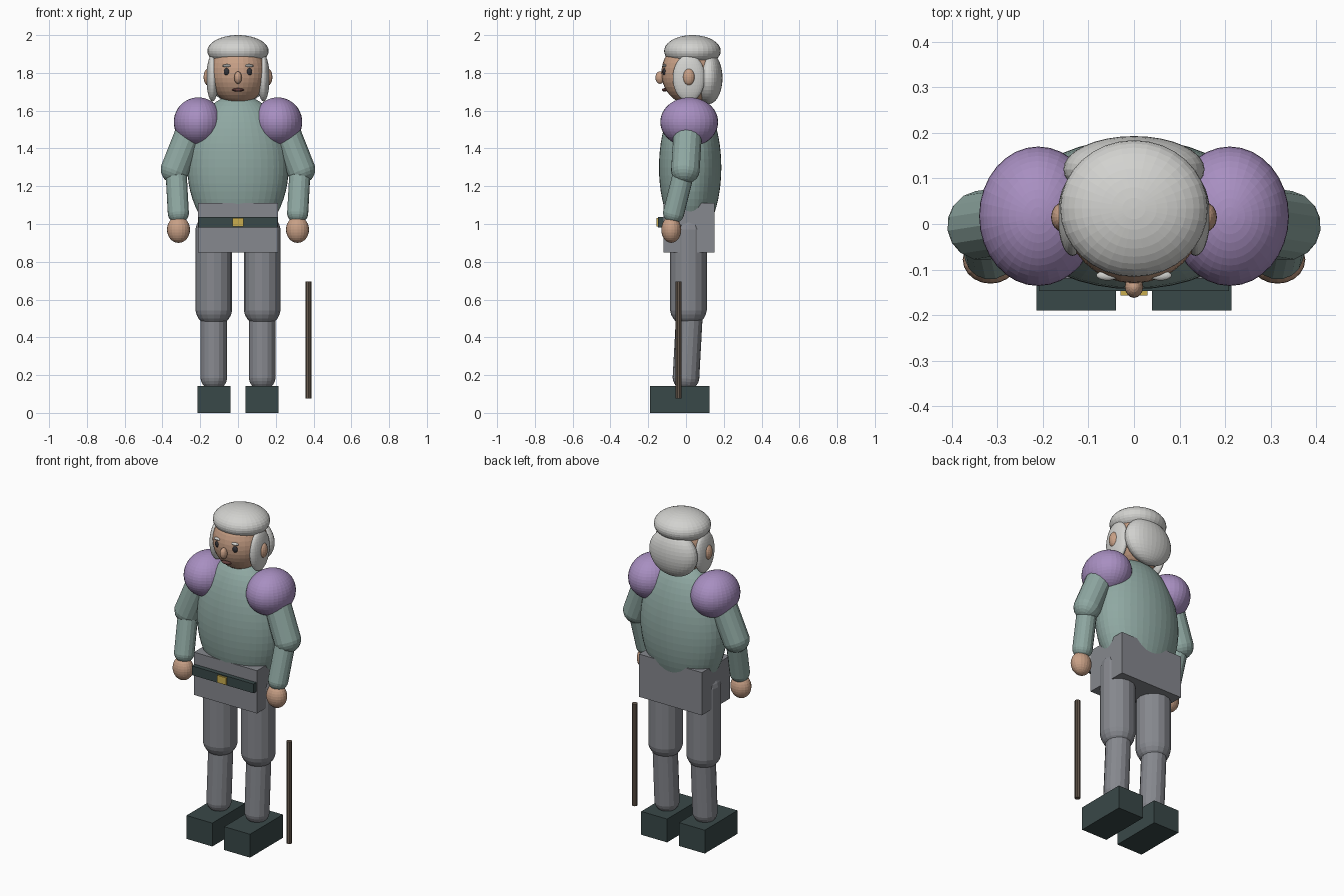
import bpy, bmesh
from mathutils import Matrix, Vector

cube = bpy.data.objects.get("Cube")
if cube:
    bpy.data.objects.remove(cube, do_unlink=True)


def material(name, r, g, b):
    # Convert 0-255 display values to linear
    lin = [((c / 255 + 0.055) / 1.055) ** 2.4 for c in (r, g, b)] + [1]
    m = bpy.data.materials.new(name)
    m.use_nodes = True
    m.diffuse_color = lin
    m.node_tree.nodes["Principled BSDF"].inputs["Base Color"].default_value = lin
    return m


skin = material("skin", 200, 160, 134)
hair = material("pale grey hair", 210, 210, 207)
tunic = material("sage tunic", 143, 168, 162)
purple = material("purple", 168, 143, 193)
grey = material("grey trousers", 134, 136, 142)
leather = material("dark leather", 57, 72, 72)
brass = material("brass", 202, 174, 78)
wood = material("brown wood", 104, 91, 79)
eye_dark = material("dark eye", 50, 50, 55)
lip = material("dark lip", 95, 60, 58)


def finish(name, bm, mat):
    mesh = bpy.data.meshes.new(name)
    bm.to_mesh(mesh)
    bm.free()
    mesh.materials.append(mat)
    obj = bpy.data.objects.new(name, mesh)
    bpy.context.collection.objects.link(obj)
    return obj


def ellipsoid(name, mat, center, radii, u=32, v=20):
    bm = bmesh.new()
    bmesh.ops.create_uvsphere(bm, u_segments=u, v_segments=v, radius=1)
    bm.transform(Matrix.Translation(center) @ Matrix.Diagonal((*radii, 1)))
    return finish(name, bm, mat)


def box(name, mat, low, high):
    low, high = Vector(low), Vector(high)
    bm = bmesh.new()
    bmesh.ops.create_cube(bm, size=1)
    bm.transform(Matrix.Translation((low + high) / 2) @ Matrix.Diagonal((*(high - low), 1)))
    return finish(name, bm, mat)


def capsule(name, mat, start, end, radius, sides=16):
    # Sphere with its middle band stretched between two points
    start, end = Vector(start), Vector(end)
    axis = end - start
    bm = bmesh.new()
    bmesh.ops.create_uvsphere(bm, u_segments=sides, v_segments=13, radius=radius)
    for vert in bm.verts:
        if vert.co.z > 0:
            vert.co.z += axis.length
    turn = axis.to_track_quat('Z', 'Y').to_matrix().to_4x4()
    bm.transform(Matrix.Translation(start) @ turn)
    return finish(name, bm, mat)


# Trunk and belt
ellipsoid("torso", tunic, (0, 0.022, 1.3), (0.268, 0.165, 0.385), 40, 28)
box("hips", grey, (-0.212, -0.12, 0.85), (0.212, 0.15, 1.11))
box("belt", leather, (-0.208, -0.147, 0.982), (0.208, -0.11, 1.038))
box("buckle", brass, (-0.03, -0.157, 0.988), (0.03, -0.14, 1.032))

# Head, nose and mouth
ellipsoid("head", skin, (0, 0.02, 1.8), (0.152, 0.15, 0.167))
ellipsoid("hair_cap", hair, (0, 0.034, 1.916), (0.162, 0.15, 0.084))
ellipsoid("back_hair", hair, (0, 0.12, 1.773), (0.155, 0.073, 0.138))
ellipsoid("nose", skin, (0, -0.138, 1.775), (0.02, 0.024, 0.033), 16, 12)
ellipsoid("mouth", lip, (0, -0.112, 1.71), (0.032, 0.016, 0.009), 16, 10)

# Paired parts
for side, s in (("left", 1), ("right", -1)):
    ellipsoid(side + "_side_hair", hair, (s * 0.135, 0.015, 1.773), (0.032, 0.085, 0.124))
    ellipsoid(side + "_ear", skin, (s * 0.157, 0.015, 1.778), (0.025, 0.032, 0.046), 16, 12)
    ellipsoid(side + "_eye", eye_dark, (s * 0.058, -0.112, 1.806), (0.017, 0.012, 0.02), 16, 12)
    ellipsoid(side + "_brow", hair, (s * 0.058, -0.113, 1.838), (0.025, 0.011, 0.008), 16, 10)

    ellipsoid(side + "_shoulder_pad", purple, (s * 0.21, 0.017, 1.54), (0.13, 0.153, 0.13), 32, 24)
    capsule(side + "_upper_arm", tunic, (s * 0.25, 0.01, 1.5), (s * 0.333, -0.003, 1.29), 0.077)
    capsule(side + "_forearm", tunic, (s * 0.328, -0.01, 1.28), (s * 0.316, -0.065, 1.06), 0.057)
    ellipsoid(side + "_hand", skin, (s * 0.315, -0.078, 0.97), (0.061, 0.053, 0.07), 20, 14)

    capsule(side + "_thigh", grey, (s * 0.128, 0.013, 0.96), (s * 0.128, 0.013, 0.555), 0.098)
    capsule(side + "_shin", grey, (s * 0.128, 0.018, 0.52), (s * 0.128, 0, 0.19), 0.071)
    box(side + "_boot", leather, (s * 0.127 - 0.087, -0.19, 0), (s * 0.127 + 0.087, 0.125, 0.142))

# Walking stick beside the left leg
bm = bmesh.new()
bmesh.ops.create_cone(bm, cap_ends=True, segments=10, radius1=0.016, radius2=0.016, depth=0.62)
bm.transform(Matrix.Translation((0.373, -0.04, 0.385)))
finish("walking_stick", bm, wood)
